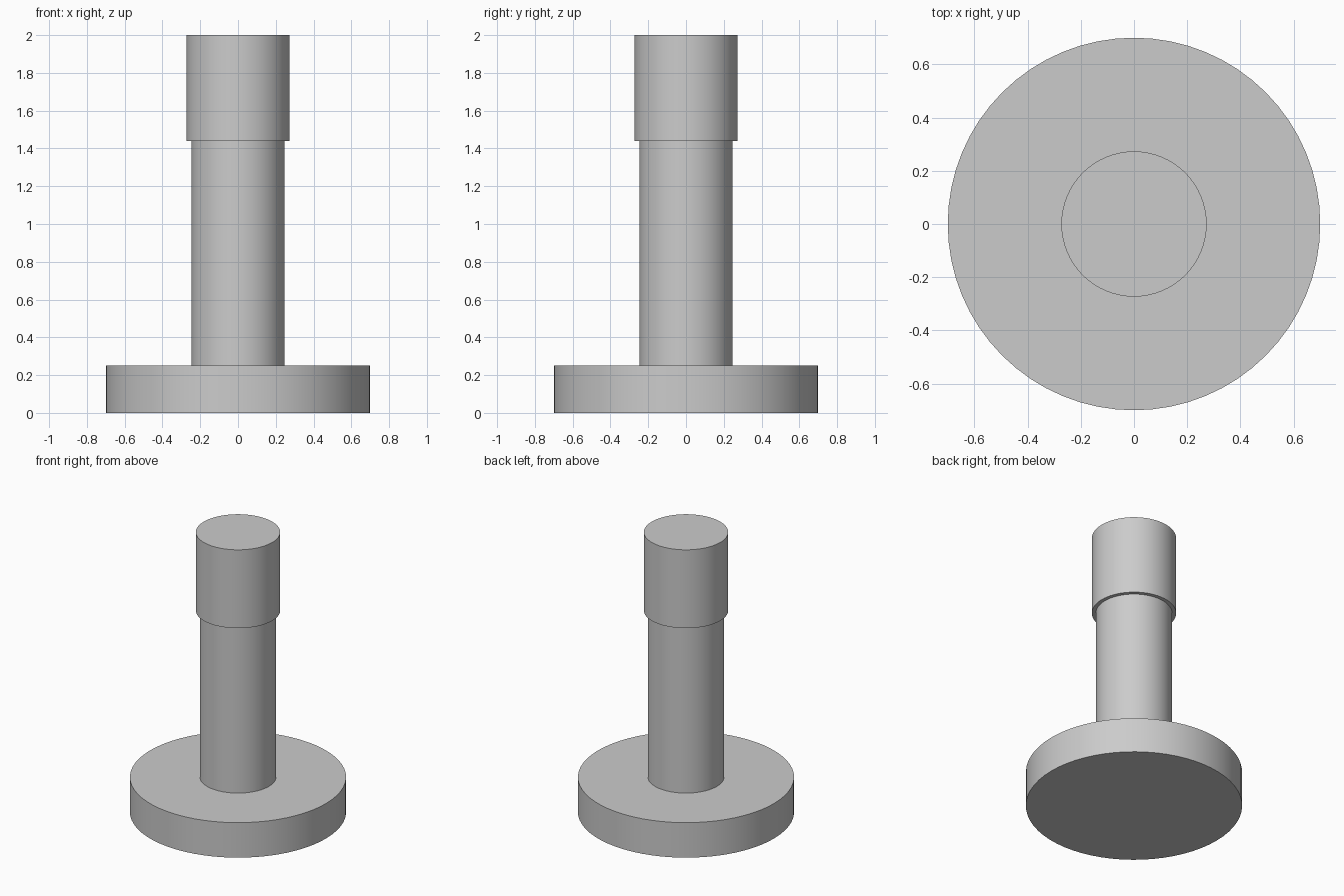
import bpy
import bmesh
import math

cube = bpy.data.objects.get("Cube")
if cube:
    bpy.data.objects.remove(cube, do_unlink=True)

# One plain grey for the whole model
GREY = (0.6, 0.6, 0.6, 1.0)
grey = bpy.data.materials.new("plain grey")
grey.use_nodes = True
grey.diffuse_color = GREY
grey.node_tree.nodes["Principled BSDF"].inputs["Base Color"].default_value = GREY


def cylinder(name, radius, bottom, top):
    """Upright round part with smooth sides and sharp rims."""
    bpy.ops.mesh.primitive_cylinder_add(
        vertices=64, radius=radius, depth=top - bottom,
        location=(0, 0, (bottom + top) / 2))
    part = bpy.context.object
    part.name = part.data.name = name
    part.data.materials.append(grey)
    bpy.ops.object.shade_smooth_by_angle(angle=math.radians(30))
    return part


def remove_cap(part, side):
    """Drop an end face that is hidden against the neighbouring part."""
    bm = bmesh.new()
    bm.from_mesh(part.data)
    hidden = [f for f in bm.faces if f.normal.z * side > 0.9]
    bmesh.ops.delete(bm, geom=hidden, context='FACES_ONLY')
    bm.to_mesh(part.data)
    bm.free()


# Wide foot disc
cylinder("base", 0.70, 0.0, 0.25)

# Slim shaft, open where it meets the base and the cap
stem = cylinder("stem", 0.247, 0.25, 1.44)
for side in (-1, 1):
    remove_cap(stem, side)

# Slightly wider head
cylinder("cap", 0.273, 1.44, 2.0)
